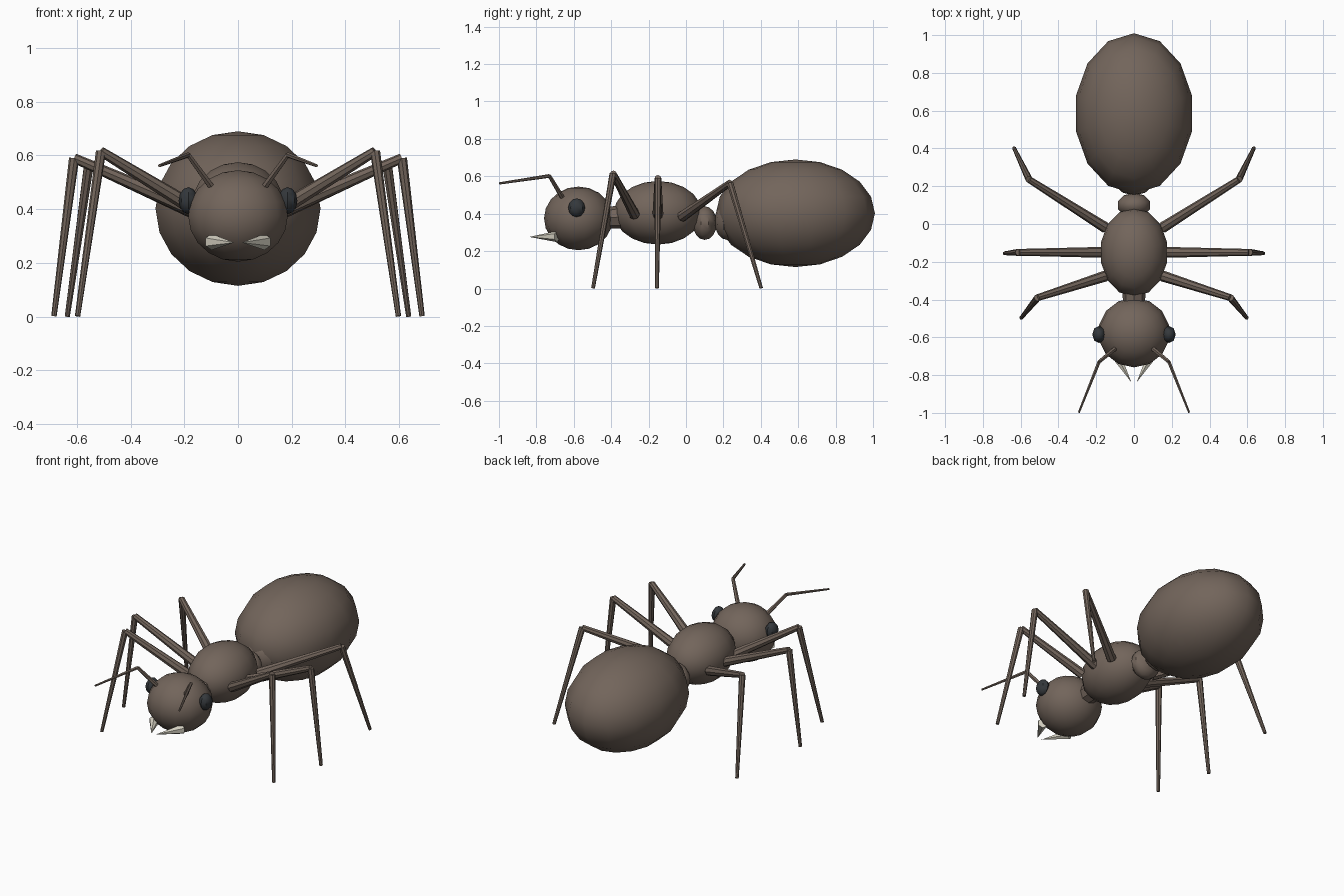
import bpy
from mathutils import Vector

if "Cube" in bpy.data.objects:
    bpy.data.objects.remove(bpy.data.objects["Cube"])


def material(name, rgb):
    m = bpy.data.materials.new(name)
    m.diffuse_color = (*rgb, 1)
    m.use_nodes = True
    m.node_tree.nodes["Principled BSDF"].inputs["Base Color"].default_value = m.diffuse_color
    return m


BROWN = material("brown", (0.17, 0.13, 0.105))
DARK = material("dark", (0.035, 0.04, 0.045))
CREAM = material("cream", (0.68, 0.65, 0.55))


def finish(name, mat, smooth):
    ob = bpy.context.object
    ob.name = name
    ob.data.materials.append(mat)
    if smooth:
        bpy.ops.object.shade_smooth_by_angle(angle=0.7)
    return ob


def ellipsoid(name, loc, radii, segs, rings, mat=BROWN, smooth=True):
    bpy.ops.mesh.primitive_uv_sphere_add(segments=segs, ring_count=rings, radius=1, location=loc)
    bpy.context.object.scale = radii
    bpy.ops.object.transform_apply(location=False, rotation=False, scale=True)
    return finish(name, mat, smooth)


def rod(name, a, b, r1, r2, sides=8, mat=BROWN, smooth=True):
    a, b = Vector(a), Vector(b)
    d = b - a
    bpy.ops.mesh.primitive_cone_add(vertices=sides, radius1=r1, radius2=r2,
                                    depth=d.length, location=(a + b) / 2)
    bpy.context.object.rotation_euler = d.to_track_quat('Z', 'Y').to_euler()
    return finish(name, mat, smooth)


# Body segments
ellipsoid("abdomen", (0, 0.585, 0.4025), (0.315, 0.425, 0.2875), 14, 10)
ellipsoid("thorax", (0, -0.15, 0.405), (0.18, 0.235, 0.17), 14, 10)
ellipsoid("head", (0, -0.575, 0.375), (0.19, 0.184, 0.17), 14, 10)
ellipsoid("front_waist_node", (0, 0.10, 0.35), (0.09, 0.065, 0.09), 10, 8)
ellipsoid("rear_waist_node", (0, 0.22, 0.36), (0.10, 0.068, 0.10), 10, 8)
rod("neck", (0, -0.32, 0.385), (0, -0.45, 0.375), 0.065, 0.055)

# Leg joints on one side: hip, knee, foot
legs = {
    "front": ((0.15, -0.275, 0.395), (0.51, -0.39, 0.615), (0.597, -0.497, 0.002)),
    "middle": ((0.16, -0.15, 0.395), (0.61, -0.15, 0.59), (0.685, -0.155, 0.002)),
    "rear": ((0.15, -0.02, 0.385), (0.555, 0.235, 0.565), (0.635, 0.402, 0.002)),
}

for side, s in (("right", 1), ("left", -1)):
    def m(p):
        return (s * p[0], p[1], p[2])

    for name, (hip, knee, foot) in legs.items():
        rod(f"{side}_{name}_upper_leg", m(hip), m(knee), 0.029, 0.018)
        rod(f"{side}_{name}_lower_leg", m(knee), m(foot), 0.019, 0.01)

    # Antennae
    base, elbow, tip = (0.10, -0.66, 0.485), (0.185, -0.73, 0.602), (0.292, -0.998, 0.562)
    rod(f"{side}_antenna_base", m(base), m(elbow), 0.013, 0.01, 6)
    rod(f"{side}_antenna_tip", m(elbow), m(tip), 0.01, 0.006, 6)

    # Eyes and jaws
    ellipsoid(f"{side}_eye", m((0.185, -0.585, 0.432)), (0.036, 0.045, 0.05), 8, 6, DARK)
    rod(f"{side}_jaw", m((0.098, -0.69, 0.278)), m((0.014, -0.838, 0.276)),
        0.03, 0.0, 6, CREAM, False)
